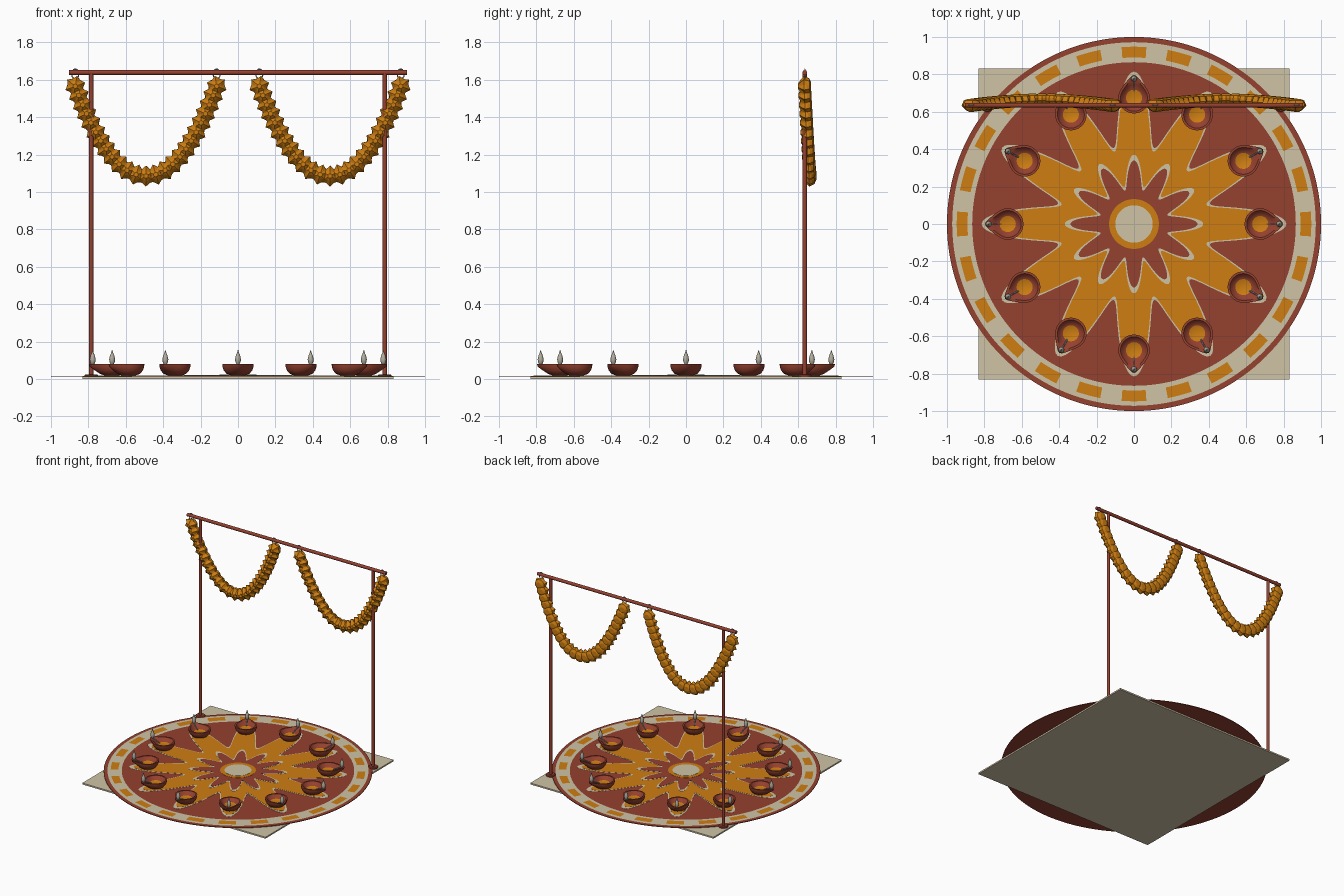
import bpy, bmesh, math
from math import sin, cos, pi, tau
from mathutils import Matrix, Vector

cube = bpy.data.objects.get("Cube")
if cube:
    bpy.data.objects.remove(cube)


def material(name, rgb):
    m = bpy.data.materials.new(name)
    m.use_nodes = True
    m.diffuse_color = (*rgb, 1)
    bsdf = next(n for n in m.node_tree.nodes if n.type == 'BSDF_PRINCIPLED')
    bsdf.inputs["Base Color"].default_value = (*rgb, 1)
    return m


MAROON = material("terracotta red", (0.30, 0.052, 0.028))
ORANGE = material("marigold orange", (0.62, 0.21, 0.006))
BEIGE = material("sand beige", (0.63, 0.55, 0.38))
FLAME = material("pale flame", (0.45, 0.43, 0.35))
GREY = material("grey metal", (0.22, 0.25, 0.26))


def finish(name, bm, mats, smooth=False):
    bmesh.ops.recalc_face_normals(bm, faces=bm.faces)
    mesh = bpy.data.meshes.new(name)
    bm.to_mesh(mesh)
    bm.free()
    for m in mats:
        mesh.materials.append(m)
    ob = bpy.data.objects.new(name, mesh)
    bpy.context.collection.objects.link(ob)
    if smooth:
        bpy.ops.object.select_all(action='DESELECT')
        ob.select_set(True)
        bpy.context.view_layer.objects.active = ob
        bpy.ops.object.shade_smooth_by_angle(angle=math.radians(40))
    return ob


def skin(bm, rings, cap_start=True, cap_end=True):
    """Bridge equal rings of points; caps are fans around each ring's middle."""
    loops = [[bm.verts.new(p) for p in ring] for ring in rings]
    n = len(loops[0])
    for a, b in zip(loops, loops[1:]):
        for i in range(n):
            j = (i + 1) % n
            bm.faces.new((a[i], a[j], b[j], b[i]))
    caps = []
    for use, loop in ((cap_start, loops[0]), (cap_end, loops[-1])):
        if use:
            mid = bm.verts.new(sum((v.co for v in loop), Vector()) / n)
            caps.append([bm.faces.new((loop[i], loop[(i + 1) % n], mid)) for i in range(n)])
    return caps


def ring(r, z, n):
    return [(r * cos(tau * i / n), r * sin(tau * i / n), z) for i in range(n)]


def lathe(name, profile, mat, loc, n=20, rot=None):
    bm = bmesh.new()
    skin(bm, [ring(r, z, n) for r, z in profile])
    ob = finish(name, bm, [mat], True)
    ob.matrix_world = Matrix.Translation(loc) @ (rot or Matrix())
    return ob


def plate(name, radius, top, mat, thick=0.001, n=288):
    """Thin plate whose outline radius is a function of angle."""
    bm = bmesh.new()
    outline = [(radius(tau * i / n), tau * i / n) for i in range(n)]
    skin(bm, [[(r * cos(a), r * sin(a), z) for r, a in outline] for z in (top - thick, top)])
    return finish(name, bm, [mat])


def disc(r):
    return lambda a: r


def petals(low, high):
    return lambda a: (low + high) / 2 + (high - low) / 2 * cos(12 * a)


def arc_piece(bm, r0, r1, a0, a1, z, steps):
    for k in range(steps):
        a, b = (a0 + (a1 - a0) * t / steps for t in (k, k + 1))
        bm.faces.new([bm.verts.new((r * cos(t), r * sin(t), z))
                      for r, t in ((r0, a), (r1, a), (r1, b), (r0, b))])


# Square base board
bm = bmesh.new()
bmesh.ops.create_cube(bm, size=1, matrix=Matrix.Translation((0, 0, 0.006))
                      @ Matrix.Diagonal((1.665, 1.665, 0.012, 1)))
finish("base_board", bm, [BEIGE])

# Round floor pattern, stacked from large to small
TOP = 0.017
plate("floor_disc", disc(1.0), TOP, MAROON, 0.005, 144)
bm = bmesh.new()
arc_piece(bm, 0.865, 0.972, 0, tau, TOP + 0.001, 144)
bmesh.ops.remove_doubles(bm, verts=bm.verts, dist=0.0001)
finish("border_band", bm, [BEIGE])
bm = bmesh.new()
for k in range(24):
    mid = pi / 2 + k * tau / 24
    arc_piece(bm, 0.89, 0.948, mid - 0.07, mid + 0.07, TOP + 0.002, 4)
bmesh.ops.remove_doubles(bm, verts=bm.verts, dist=0.0001)
finish("border_dashes", bm, [ORANGE])
layers = [("outer_star_outline", petals(0.42, 0.815), BEIGE),
          ("outer_star", petals(0.40, 0.78), ORANGE),
          ("inner_star_outline", petals(0.205, 0.37), BEIGE),
          ("inner_star", petals(0.185, 0.34), MAROON),
          ("centre_ring", disc(0.133), ORANGE),
          ("centre_dot", disc(0.1), BEIGE)]
for i, (name, shape, mat) in enumerate(layers):
    plate(name, shape, TOP + 0.001 * (i + 1), mat)


# Oil lamps with a pinched spout that points outwards
def bowl_ring(r, z, pinch, n=32):
    pts = []
    for i in range(n):
        a = tau * i / n
        c = max(0, cos(a)) ** 4 * pinch
        pts.append((r * cos(a) * (1 + 0.45 * c), r * sin(a) * (1 - 0.25 * c), z))
    return pts


BOWL = [(0.038, 0, 0), (0.06, 0.008, 0.1), (0.076, 0.026, 0.4), (0.083, 0.046, 0.9),
        (0.084, 0.06, 1), (0.072, 0.06, 1), (0.06, 0.045, 0.5), (0.043, 0.034, 0)]
for k in range(12):
    place = Matrix.Rotation(k * tau / 12, 4, 'Z') @ Matrix.Translation((0.675, 0, TOP + 0.002))
    bm = bmesh.new()
    oil = skin(bm, [bowl_ring(*p) for p in BOWL])[1]
    for f in oil:
        f.material_index = 1
    finish(f"lamp_bowl_{k + 1}", bm, [MAROON, ORANGE], True).matrix_world = place
    lathe(f"lamp_wick_{k + 1}", [(0.004, 0), (0.004, 0.075)], GREY,
          place @ Vector((0.035, 0, 0.036)), 8,
          Matrix.Rotation(k * tau / 12, 4, 'Z') @ Matrix.Rotation(math.radians(68), 4, 'Y'))
    lathe(f"lamp_flame_{k + 1}", [(0.006, 0.056), (0.014, 0.072), (0.016, 0.085),
                                  (0.012, 0.104), (0.005, 0.122), (0.001, 0.136)],
          FLAME, place @ Vector((0.102, 0, 0)), 12)

# Frame: posts, feet and cross bar
BACK, BAR = 0.635, 1.638
for side, x in (("right", -0.785), ("left", 0.785)):
    lathe(f"{side}_post", [(0.012, 0), (0.012, BAR - TOP)], MAROON, (x, BACK, TOP), 16)
    lathe(f"{side}_foot", [(0.036, 0), (0.036, 0.008), (0.03, 0.013)], MAROON, (x, BACK, 0.012), 24)
lathe("cross_bar", [(0.013, -0.903), (0.013, 0.903)], MAROON, (0, BACK, BAR), 16,
      Matrix.Rotation(pi / 2, 4, 'Y'))


# Garlands: star shaped flowers strung along a hanging curve
def flower_ring(r, depth, point):
    return [(r * (point if i % 2 else 1) * sin(tau * i / 12), depth,
             r * (point if i % 2 else 1) * cos(tau * i / 12)) for i in range(12)]


FLOWER = [(0.012, -0.036, 1), (0.034, -0.024, 0.7), (0.056, -0.004, 0.74),
          (0.05, 0.01, 0.86), (0.042, 0.024, 1), (0.02, 0.034, 1)]
COUNT, HALF, SAG = 25, 0.378, 0.48


def hang(t):
    return Vector((HALF * t, 0.028 * (1 - t * t), 1.565 - SAG * (1 - abs(t) ** 2.1)))


# Even spacing along the curve
samples = [hang(-1 + i / 200) for i in range(401)]
lengths = [0]
for a, b in zip(samples, samples[1:]):
    lengths.append(lengths[-1] + (b - a).length)
spots = [min(range(401), key=lambda i: abs(lengths[i] - lengths[-1] * k / (COUNT - 1)))
         for k in range(COUNT)]
for side, x in (("right", -0.492), ("left", 0.492)):
    bm = bmesh.new()
    for i in spots:
        d = samples[min(i + 1, 400)] - samples[max(i - 1, 0)]
        turn = Matrix.Rotation(-math.atan2(d.z, d.x), 4, 'Y')
        move = Matrix.Translation(samples[i] + Vector((x, BACK, 0))) @ turn
        skin(bm, [[move @ Vector(p) for p in flower_ring(*f)] for f in FLOWER])
    finish(f"{side}_garland", bm, [ORANGE])
    # Hooks that hold the garland ends
    for end, sx in (("outer", 1), ("inner", -1)):
        hx = x + sx * HALF * (1 if x > 0 else -1)
        bpy.ops.mesh.primitive_torus_add(location=(hx, BACK, BAR - 0.008), rotation=(pi / 2, 0, 0),
                                         major_radius=0.021, minor_radius=0.003,
                                         major_segments=24, minor_segments=6)
        hook = bpy.context.object
        hook.name = f"{side}_{end}_hook"
        hook.scale = (0.9, 1.25, 1)
        hook.data.materials.append(GREY)
